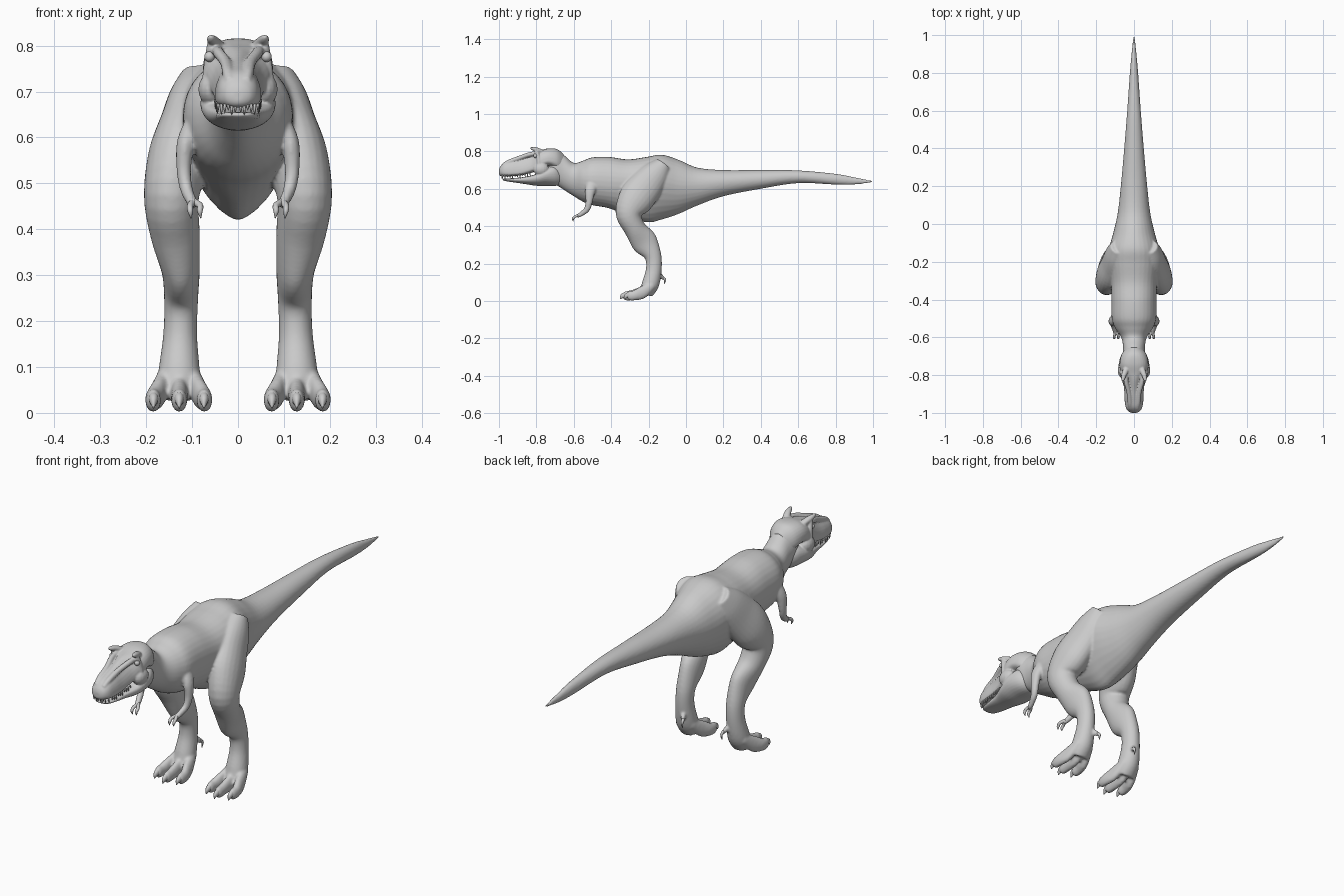
import bpy, bmesh, math
from mathutils import Vector


def spline(rows, n):
    """Catmull-Rom resampling of rows of numbers."""
    out = []
    for i in range(len(rows) - 1):
        a, b, c, d = (rows[max(i - 1, 0)], rows[i], rows[i + 1], rows[min(i + 2, len(rows) - 1)])
        for k in range(n):
            t = k / n
            out.append([0.5 * (2 * q + (r - p) * t + (2 * p - 5 * q + 4 * r - s) * t * t
                               + (3 * q - p - 3 * r + s) * t ** 3) for p, q, r, s in zip(a, b, c, d)])
    return out + [list(rows[-1])]


def skin_rings(bm, rings):
    loops = [[bm.verts.new(p) for p in r] for r in rings]
    faces = [bm.faces.new(loops[0]), bm.faces.new(loops[-1])]
    for a, b in zip(loops, loops[1:]):
        for i in range(len(a)):
            j = (i + 1) % len(a)
            faces.append(bm.faces.new((a[i], a[j], b[j], b[i])))
    bmesh.ops.recalc_face_normals(bm, faces=faces)


def spow(v, p):
    return math.copysign(abs(v) ** p, v)


def hull(bm, rows, n=5, seg=32):
    """Loft of upright sections: y, top, bottom, half width, widest z, upper power, lower power."""
    rings = []
    for y, top, bot, w, mid, pu, pl in spline(rows, n):
        ring = []
        for k in range(seg):
            c, s = math.cos(2 * math.pi * k / seg), math.sin(2 * math.pi * k / seg)
            p = pu if s > 0 else pl
            ring.append((w * spow(c, p), y, mid + abs(s) ** p * ((top - mid) if s > 0 else (bot - mid))))
        rings.append(ring)
    skin_rings(bm, rings)


def tube(bm, rows, n=5, seg=16, mirror=True):
    """Tube through x, y, z, side radius, depth radius; copied to both sides."""
    pts = spline(rows, n)
    for sign in ((1, -1) if mirror else (1,)):
        rings = []
        for i, (x, y, z, rx, ry) in enumerate(pts):
            t = (Vector(pts[min(i + 1, len(pts) - 1)][:3]) - Vector(pts[max(i - 1, 0)][:3])).normalized()
            side = Vector((1, 0, 0))
            side = (side - t * side.dot(t)).normalized()
            up = t.cross(side)
            ring = []
            for k in range(seg):
                a = 2 * math.pi * k / seg
                p = Vector((x, y, z)) + side * rx * math.cos(a) + up * ry * math.sin(a)
                ring.append((p.x * sign, p.y, p.z))
            rings.append(ring)
        skin_rings(bm, rings)


def ball(bm, c, r, scale=(1, 1, 1)):
    for s in (1, -1):
        vs = bmesh.ops.create_uvsphere(bm, u_segments=16, v_segments=10, radius=r)["verts"]
        for v in vs:
            v.co = Vector((c[0] * s + v.co.x * scale[0], c[1] + v.co.y * scale[1], c[2] + v.co.z * scale[2]))


def finish(bm, name, voxel=None, smooth=4):
    me = bpy.data.meshes.new(name)
    bm.to_mesh(me)
    bm.free()
    ob = bpy.data.objects.new(name, me)
    bpy.context.collection.objects.link(ob)
    for p in me.polygons:
        p.use_smooth = True
    if voxel:
        m = ob.modifiers.new("fuse", 'REMESH')
        m.mode, m.voxel_size, m.use_smooth_shade = 'VOXEL', voxel, True
        s = ob.modifiers.new("soften", 'SMOOTH')
        s.factor, s.iterations = 0.5, smooth
    return ob


# torso, neck and tail
body = bmesh.new()
hull(body, [
    (1.0, .642, .634, .003, .638, 1, 1), (.9, .662, .622, .013, .642, 1, 1),
    (.8, .68, .622, .022, .65, 1, 1), (.6, .698, .63, .036, .664, 1, 1),
    (.4, .70, .60, .052, .65, 1, 1), (.2, .70, .56, .07, .635, 1, 1),
    (.06, .713, .51, .086, .62, 1, 1.05), (-.04, .755, .465, .108, .62, 1, 1.15),
    (-.13, .782, .435, .132, .64, .95, 1.25), (-.21, .77, .42, .135, .64, .95, 1.3),
    (-.31, .757, .455, .122, .635, .95, 1.2), (-.41, .77, .495, .12, .64, .95, 1),
    (-.50, .768, .512, .118, .645, .95, 1), (-.55, .75, .53, .10, .65, 1, 1),
    (-.60, .738, .56, .068, .655, 1, 1), (-.65, .778, .592, .058, .69, 1, 1),
    (-.70, .805, .625, .06, .72, 1, 1), (-.73, .80, .65, .05, .73, 1, 1)])

# legs
tube(body, [
    (.08, -.12, .73, .045, .045), (.093, -.16, .68, .058, .075), (.11, -.21, .62, .062, .09),
    (.13, -.265, .55, .067, .095), (.145, -.305, .47, .06, .072), (.137, -.275, .39, .054, .058),
    (.125, -.222, .315, .042, .07), (.124, -.178, .245, .037, .046), (.126, -.172, .17, .037, .042),
    (.128, -.19, .09, .045, .046), (.128, -.215, .04, .045, .036)], seg=24)

# toes, foot spurs and claws
claws = bmesh.new()
for tx, ty in ((.074, -.305), (.128, -.325), (.184, -.305)):
    tube(body, [(.128 + (tx - .128) * .5, -.18, .085, .018, .022),
                (.128 + (tx - .128) * .8, -.235, .045, .019, .033),
                (tx, ty + .03, .03, .018, .027), (tx, ty, .027, .015, .024), (tx, ty - .012, .025, .006, .01)])
    tube(claws, [(tx, ty + .015, .034, .011, .015), (tx, ty - .012, .028, .010, .014),
                 (tx, ty - .027, .010, .001, .002)], seg=10)
tube(body, [(.115, -.15, .14, .012, .014), (.105, -.13, .13, .01, .012), (.10, -.122, .115, .006, .008)], seg=10)
tube(claws, [(.10, -.124, .125, .007, .008), (.098, -.112, .112, .005, .006), (.098, -.116, .09, .001, .001)], seg=8)

# arms and fingers
tube(body, [(.09, -.49, .64, .02, .035), (.113, -.512, .59, .02, .028), (.118, -.518, .53, .016, .019),
            (.113, -.53, .49, .014, .016), (.103, -.56, .465, .012, .013), (.096, -.582, .453, .011, .010)])
fingers = bmesh.new()
for fx in (.083, .104):
    tube(fingers, [(.096, -.57, .46, .008, .008), (fx, -.592, .452, .007, .007),
                   (fx, -.604, .44, .006, .006), (fx - .002, -.602, .424, .001, .001)], seg=10)
finish(body, "body_skin", .0055)
finish(claws, "foot_claws")
finish(fingers, "fingers")

# skull
head = bmesh.new()
hull(head, [
    (-.655, .785, .67, .04, .73, 1, 1), (-.69, .812, .70, .066, .745, .9, .9),
    (-.74, .815, .72, .076, .75, .8, .9), (-.79, .803, .697, .072, .73, .85, .8),
    (-.83, .793, .684, .058, .71, 1.1, .7), (-.88, .775, .672, .052, .695, 1.15, .6),
    (-.93, .758, .667, .05, .69, 1.0, .6), (-.97, .742, .665, .044, .692, .9, .7),
    (-.992, .72, .668, .03, .692, .9, .9), (-1.0, .702, .678, .012, .69, 1, 1)])
# lower jaw
hull(head, [
    (-.665, .70, .622, .045, .67, 1, 1), (-.70, .73, .615, .07, .68, .9, .95),
    (-.75, .715, .615, .082, .675, .9, 1), (-.80, .680, .616, .074, .658, .7, 1),
    (-.86, .664, .625, .054, .65, .6, .95), (-.92, .657, .634, .045, .648, .6, .9),
    (-.965, .655, .641, .034, .649, .7, .9), (-.98, .653, .646, .015, .65, 1, 1)])
# cheek muscles, snout ridges and brow horns
ball(head, (.058, -.775, .705), .03, (.95, 1.4, 1.2))
tube(head, [(.045, -.77, .79, .014, .012), (.043, -.83, .785, .012, .012), (.028, -.89, .765, .012, .012),
            (.022, -.95, .742, .012, .012), (.018, -.98, .722, .01, .01)])
tube(head, [(.04, -.765, .795, .016, .012), (.052, -.795, .808, .014, .012),
            (.058, -.82, .815, .01, .009), (.058, -.832, .82, .004, .004)])
tube(head, [(.058, -.80, .80, .01, .012), (.066, -.79, .765, .008, .01), (.068, -.785, .73, .01, .01)])
finish(head, "head", .0036, 3)

# eyes and nostrils
eyes = bmesh.new()
ball(eyes, (.062, -.805, .776), .0115)
finish(eyes, "eyes")
nostrils = bmesh.new()
ball(nostrils, (.023, -.973, .730), .0055)
finish(nostrils, "nostrils")

# teeth follow the rim of the upper jaw
teeth = bmesh.new()
for i in range(15):
    a = i / 14
    y = -.985 + .15 * max(0, a - .2) / .8
    x = .006 + .034 * min(1, a / .35) + .009 * a
    z = .672 + .012 * a * a
    size = .018 + .006 * math.sin(i * 2.1)
    tube(teeth, [(x, y, z, .0035, .0035), (x, y + .001, z - size * .6, .0028, .0028),
                 (x, y + .003, z - size, .0005, .0005)], n=2, seg=6)
finish(teeth, "teeth")
